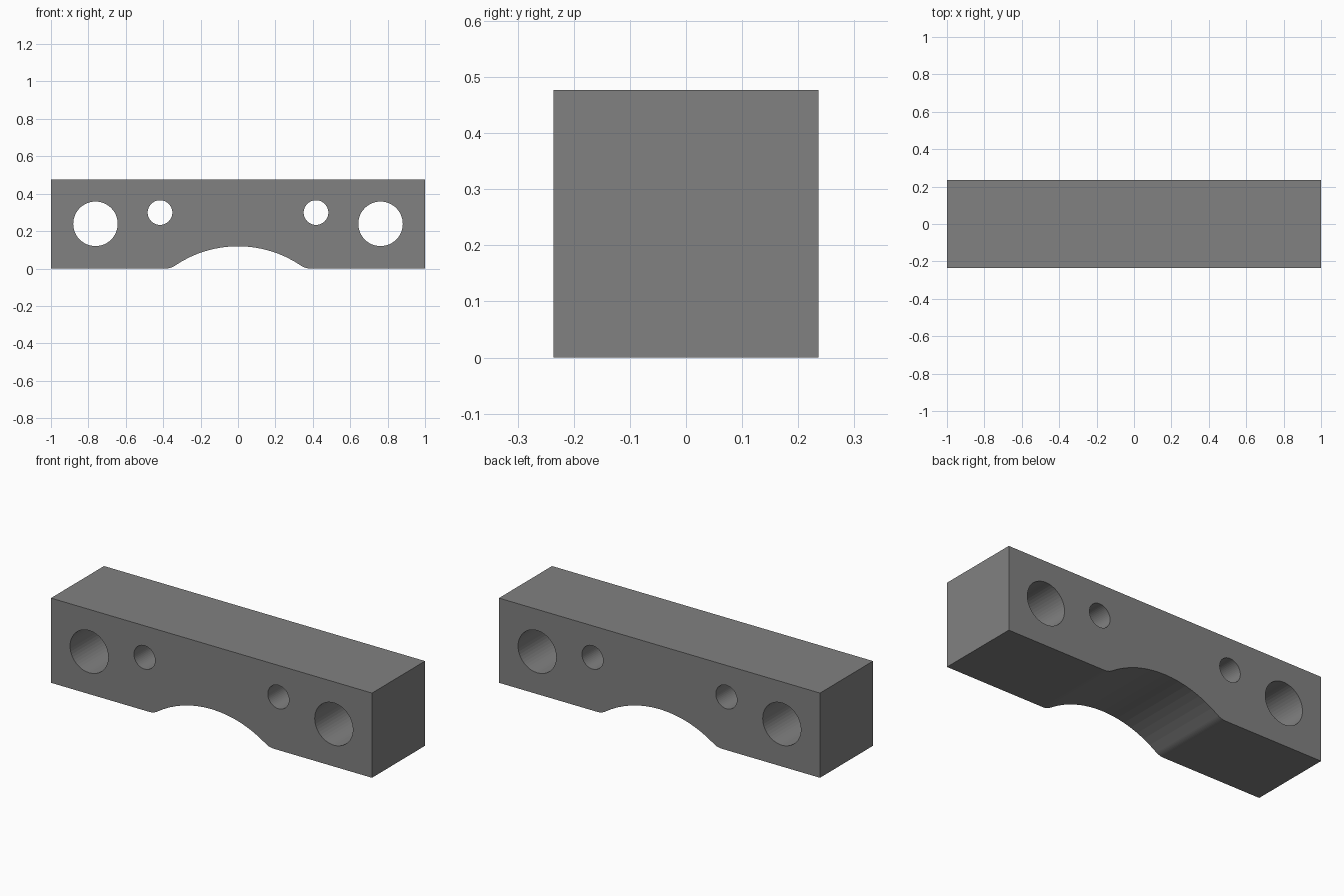
import bpy, bmesh
from math import sin, cos, pi, radians, atan2, sqrt

if "Cube" in bpy.data.objects:
    bpy.data.objects.remove(bpy.data.objects["Cube"])

HEIGHT, HALF_DEPTH = 0.477, 0.236
ARCH_R, ARCH_TOP, FILLET_R = 0.6, 0.119, 0.09


def arc(cx, cz, r, a0, a1, steps):
    """Points along an arc, both ends included."""
    return [(cx + r * cos(a0 + (a1 - a0) * i / steps),
             cz + r * sin(a0 + (a1 - a0) * i / steps)) for i in range(steps + 1)]


def add_loop(curve, points):
    spline = curve.splines.new('POLY')
    spline.points.add(len(points) - 1)
    for p, (x, z) in zip(spline.points, points):
        p.co = (x, z, 0, 1)
    spline.use_cyclic_u = True


# Underside: shallow arch blended into the flat feet by tangent fillets
arch_z = ARCH_TOP - ARCH_R
fillet_x = sqrt((ARCH_R + FILLET_R) ** 2 - (FILLET_R - arch_z) ** 2)
blend = atan2(FILLET_R - arch_z, fillet_x)
left_fillet = arc(-fillet_x, FILLET_R, FILLET_R, -pi / 2, -blend + 0, 8)
left_fillet = arc(-fillet_x, FILLET_R, FILLET_R, -pi / 2, -blend, 8)
arch = arc(0, arch_z, ARCH_R, pi - blend, blend, 16)[1:-1]
right_fillet = [(-x, z) for x, z in reversed(left_fillet)]

# Block profile with mirrored large and small through holes
curve = bpy.data.curves.new("arched_block", 'CURVE')
curve.dimensions = '2D'
curve.fill_mode = 'BOTH'
curve.extrude = HALF_DEPTH
add_loop(curve, [(-1, 0)] + left_fillet + arch + right_fillet
         + [(1, 0), (1, HEIGHT), (-1, HEIGHT)])
for side in (-1, 1):
    for x, z, r in ((0.762, 0.239, 0.119), (0.417, 0.299, 0.066)):
        add_loop(curve, arc(side * x, z, r, 0, 2 * pi, 48)[:-1])

block = bpy.data.objects.new("arched_block", curve)
bpy.context.collection.objects.link(block)
block.rotation_euler.x = radians(90)
bpy.context.view_layer.objects.active = block
block.select_set(True)
bpy.ops.object.convert(target='MESH')
bpy.ops.object.transform_apply(rotation=True)

# Weld the caps to the walls, keeping narrow flat facets
bm = bmesh.new()
bm.from_mesh(block.data)
bmesh.ops.remove_doubles(bm, verts=bm.verts, dist=1e-5)
bmesh.ops.recalc_face_normals(bm, faces=bm.faces)
for face in bm.faces:
    face.smooth = False
bm.to_mesh(block.data)
bm.free()

# Dark grey finish
dark = bpy.data.materials.new("dark_grey")
dark.diffuse_color = (0.22, 0.22, 0.22, 1)
dark.use_nodes = True
dark.node_tree.nodes["Principled BSDF"].inputs["Base Color"].default_value = dark.diffuse_color
block.data.materials.clear()
block.data.materials.append(dark)
